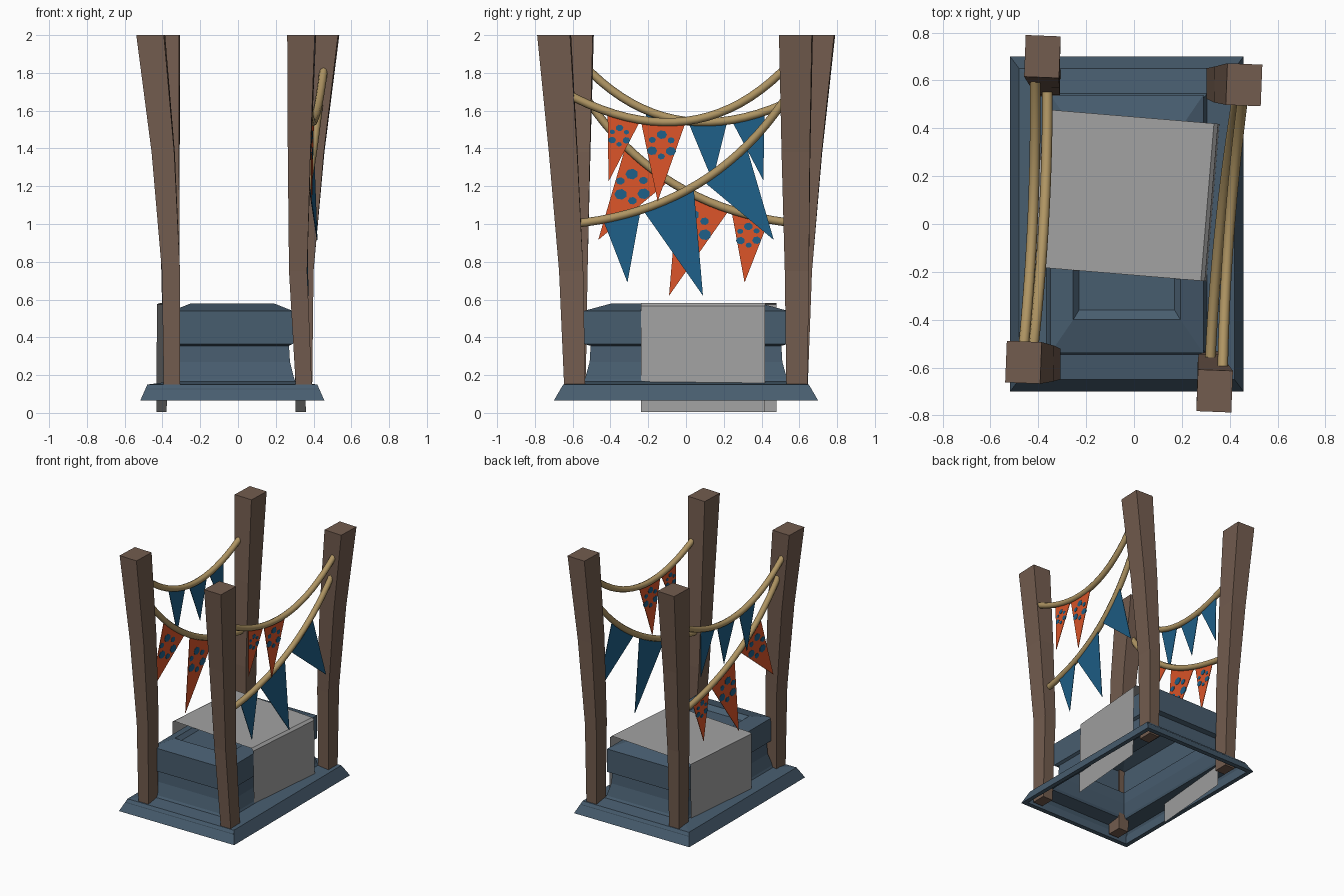
import bpy, bmesh, math
from mathutils import Vector, Matrix

if "Cube" in bpy.data.objects:
    bpy.data.objects.remove(bpy.data.objects["Cube"])


def material(name, rgb):
    m = bpy.data.materials.new(name)
    m.diffuse_color = (*rgb, 1)
    m.use_nodes = True
    m.node_tree.nodes["Principled BSDF"].inputs["Base Color"].default_value = m.diffuse_color
    return m


WOOD = material("brown wood", (0.17, 0.107, 0.077))
STONE = material("slate blue stone", (0.064, 0.109, 0.158))
CLOTH = material("grey cloth", (0.36, 0.36, 0.36))
ROPE = material("tan rope", (0.43, 0.30, 0.125))
ORANGE = material("orange fabric", (0.71, 0.09, 0.022))
BLUE = material("blue fabric", (0.013, 0.115, 0.245))


def finish(bm, name, mats):
    bmesh.ops.recalc_face_normals(bm, faces=bm.faces)
    me = bpy.data.meshes.new(name)
    bm.to_mesh(me)
    bm.free()
    for m in mats:
        me.materials.append(m)
    ob = bpy.data.objects.new(name, me)
    bpy.context.collection.objects.link(ob)
    return ob


def loft(name, rings, mat, cap_start, cap_end):
    """Rectangular rings (cx, cy, hx, hy, z, twist) joined into a skin."""
    bm = bmesh.new()
    loops = []
    for cx, cy, hx, hy, z, tw in rings:
        rot = Matrix.Rotation(tw, 3, 'Z')
        loops.append([bm.verts.new(rot @ Vector((sx * hx, sy * hy, 0)) + Vector((cx, cy, z)))
                      for sx, sy in ((-1, -1), (1, -1), (1, 1), (-1, 1))])
    for a, b in zip(loops, loops[1:]):
        for i in range(4):
            j = (i + 1) % 4
            bm.faces.new((a[i], a[j], b[j], b[i]))
    if cap_start:
        bm.faces.new(loops[0][::-1])
    if cap_end:
        bm.faces.new(loops[-1])
    return finish(bm, name, [mat])


# Stone plinth: hollow base, waisted body, overhanging top with a sunk panel
profile = [(0.455, 0.665, 0.13), (0.455, 0.665, 0.065), (0.4875, 0.70, 0.065),
           (0.45, 0.65, 0.15), (0.335, 0.545, 0.165), (0.328, 0.535, 0.18),
           (0.305, 0.51, 0.27), (0.30, 0.505, 0.355), (0.32, 0.54, 0.365),
           (0.32, 0.54, 0.54), (0.224, 0.40, 0.578), (0.20, 0.36, 0.55)]
loft("stone_plinth", [(-0.03, 0, hx, hy, z, 0) for hx, hy, z in profile], STONE, False, True)

# Four leaning posts widening toward the top: centres at heights 0.07, 0.75, 1.38, 2.0
posts = {
    "front_left_post": [(-0.35, -0.587), (-0.355, -0.585), (-0.396, -0.582), (-0.462, -0.578)],
    "back_left_post": [(-0.35, 0.587), (-0.358, 0.603), (-0.370, 0.645), (-0.383, 0.70)],
    "front_right_post": [(0.352, -0.587), (0.318, -0.608), (0.325, -0.65), (0.337, -0.698)],
    "back_right_post": [(0.35, 0.587), (0.352, 0.587), (0.396, 0.582), (0.460, 0.582)]}
sections = [(0.042, 0.055, 0.07, 0), (0.048, 0.064, 0.75, 0),
            (0.060, 0.075, 1.38, -0.02), (0.073, 0.087, 2.0, -0.04)]
for name, centres in posts.items():
    loft(name, [c + s for c, s in zip(centres, sections)], WOOD, True, True)

# Cloth draped over the plinth, slightly turned
bm = bmesh.new()
turn = Matrix.Rotation(-0.083, 3, 'Z')
rows = []
for x, z in ((-0.369, 0.005), (-0.366, 0.575), (-0.35, 0.582), (0.345, 0.582),
             (0.362, 0.565), (0.370, 0.005)):
    rows.append([bm.verts.new(turn @ Vector((x, y, z)) + Vector((-0.037, 0.12, 0)))
                 for y in (-0.33, 0.33)])
for a, b in zip(rows, rows[1:]):
    bm.faces.new((a[0], b[0], b[1], a[1]))
finish(bm, "draped_cloth", [CLOTH])

# Ropes: sagging curves between posts as (y, z) control points and end x
LOW_YZ = ((-0.61, 1.00), (0.15, 1.07), (0.55, 1.70))
HIGH_YZ = ((-0.65, 1.70), (0.05, 1.315), (0.55, 1.85))
LOW, HIGH = (LOW_YZ, (0.317, 0.435)), (HIGH_YZ, (0.37, 0.458))
LEFT_LOW, LEFT_HIGH = (LOW_YZ, (0.332, 0.395)), (HIGH_YZ, (0.384, 0.435))


def rope_x(rope, y):
    (p, _, q), (x0, x1) = rope
    s = (y - p[0]) / (q[0] - p[0])
    return x0 + (x1 - x0) * s - 0.07 * s * (1 - s)


def rope_points(rope, n=20):
    p, c, q = (Vector(v) for v in rope[0])
    out = []
    for i in range(n + 1):
        t = i / n
        v = p * (1 - t) ** 2 + c * 2 * t * (1 - t) + q * t * t
        out.append(Vector((rope_x(rope, v.x), v.x, v.y)))
    return out


def rope_z(rope, y):
    return min(rope_points(rope, 200), key=lambda v: abs(v.y - y)).z


def place(v, left):
    """Left side is the right side turned half way round."""
    return Vector((-0.03 - v.x, -v.y, v.z)) if left else v


def make_rope(name, rope, left):
    bm = bmesh.new()
    pts = [place(v, left) for v in rope_points(rope)]
    loops = []
    for i, v in enumerate(pts):
        d = (pts[min(i + 1, len(pts) - 1)] - pts[max(i - 1, 0)]).normalized()
        u = d.cross(Vector((1, 0, 0))).normalized()
        w = d.cross(u)
        loops.append([bm.verts.new(v + 0.022 * (u * math.cos(a) + w * math.sin(a)))
                      for a in (k * math.tau / 8 for k in range(8))])
    for a, b in zip(loops, loops[1:]):
        for k in range(8):
            bm.faces.new((a[k], a[(k + 1) % 8], b[(k + 1) % 8], b[k])).smooth = True
    bm.faces.new(loops[0])
    bm.faces.new(loops[-1][::-1])
    finish(bm, name, [ROPE])


def plate(bm, xf, outline, half, left, index):
    """Thin upright solid from a (y, z) outline; xf gives x along y."""
    sides = [[bm.verts.new(place(Vector((xf(y) + s, y, z)), left)) for y, z in outline]
             for s in (-half, half)]
    n = len(outline)
    faces = [bm.faces.new(sides[0][::-1]), bm.faces.new(sides[1])]
    for i in range(n):
        j = (i + 1) % n
        faces.append(bm.faces.new((sides[0][i], sides[0][j], sides[1][j], sides[1][i])))
    for f in faces:
        f.material_index = index


def make_flag(name, rope, flag, left, spotted):
    y0, y1, ty, tz = flag
    a, b, tip = (Vector((y0, rope_z(rope, y0))), Vector((y1, rope_z(rope, y1))), Vector((ty, tz)))
    x0, x1 = rope_x(rope, y0), rope_x(rope, y1)

    def flat_x(y):
        return x0 + (x1 - x0) * (y - y0) / (y1 - y0)

    bm = bmesh.new()
    plate(bm, flat_x, [a, b, tip], 0.002, left, 0)
    if spotted:  # ring of uneven painted spots on both faces
        c = (a + b) * 0.345 + tip * 0.31
        w = (b - a).length
        for k in range(6):
            ang = k * math.tau / 6 + 0.5
            m = c + Vector((math.cos(ang), math.sin(ang))) * w * 0.24
            r = w * (0.115 if k % 2 else 0.08)
            plate(bm, flat_x, [m + r * Vector((math.cos(t), math.sin(t) * 0.85))
                               for t in (i * math.tau / 7 for i in range(7))], 0.004, left, 1)
    finish(bm, name, [ORANGE, BLUE] if spotted else [BLUE])


# Pennants: top corners y0, y1 and the tip (y, z)
low_flags = [(-0.44, -0.24, -0.31, 0.69), (-0.23, 0.04, 0.09, 0.62), (0.09, 0.32, 0.465, 0.915)]
high_flags = [(-0.415, -0.24, -0.41, 1.225), (-0.24, 0.0, -0.15, 1.12)]
high_left_flags = [(-0.415, -0.24, -0.41, 1.23), (-0.22, -0.01, -0.14, 1.23),
                   (0.03, 0.22, 0.12, 1.23)]
strings = [("right_low", LOW, False, low_flags, False),
           ("right_high", HIGH, False, high_flags, True),
           ("left_low", LEFT_LOW, True, low_flags, True),
           ("left_high", LEFT_HIGH, True, high_left_flags, False)]
for name, rope, left, flags, spotted in strings:
    make_rope(name + "_rope", rope, left)
    for i, flag in enumerate(flags):
        make_flag(f"{name}_pennant_{i + 1}", rope, flag, left, spotted)
